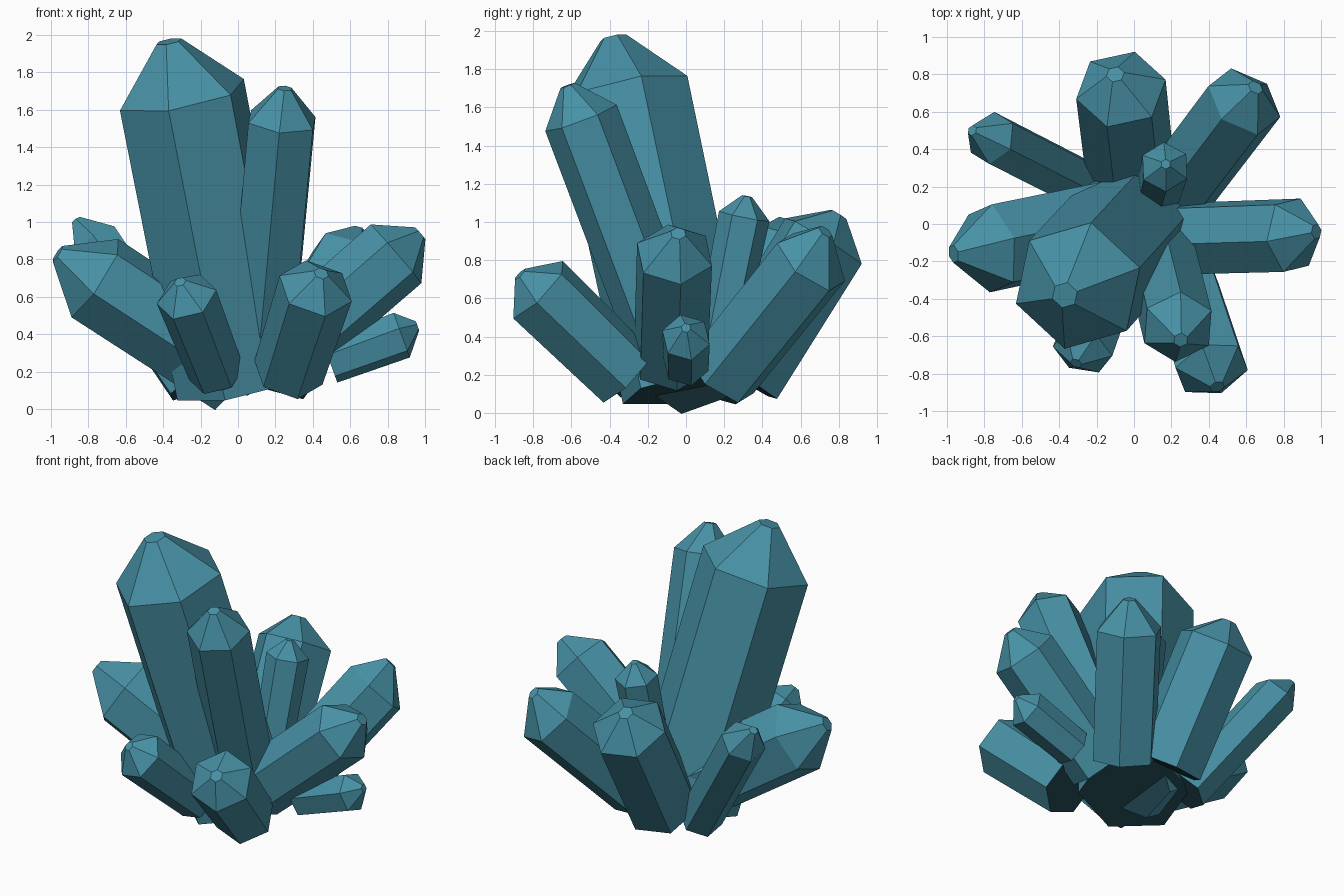
import bpy
import bmesh
from math import cos, sin, pi
from mathutils import Vector

cube = bpy.data.objects.get("Cube")
if cube:
    bpy.data.objects.remove(cube, do_unlink=True)


def material(name, rgb):
    mat = bpy.data.materials.new(name)
    mat.use_nodes = True
    mat.diffuse_color = (*rgb, 1)
    mat.node_tree.nodes["Principled BSDF"].inputs["Base Color"].default_value = (*rgb, 1)
    return mat


teal = material("teal_crystal", (0.063, 0.285, 0.38))
dark = material("dark_broken_base", (0.016, 0.062, 0.082))


def crystal(name, base, shoulder, tip, corner, radius, taper=0.98, cap=0.2, sides=6):
    """Prism from base to shoulder, closed by a blunt pyramid.
    corner is a point that one shoulder edge turns towards."""
    base, shoulder, tip, corner = map(Vector, (base, shoulder, tip, corner))
    axis = (shoulder - base).normalized()
    u = corner - shoulder
    u = (u - axis * u.dot(axis)).normalized()
    v = axis.cross(u)

    bm = bmesh.new()
    rings = []
    for centre, r in ((base, radius * taper), (shoulder, radius), (tip, radius * cap)):
        rings.append([bm.verts.new(centre + r * (cos(a) * u + sin(a) * v))
                      for a in (2 * pi * i / sides for i in range(sides))])
    for low, high in zip(rings, rings[1:]):
        for i in range(sides):
            j = (i + 1) % sides
            bm.faces.new((low[i], low[j], high[j], high[i]))
    bm.faces.new(reversed(rings[0])).material_index = 1  # dark underside
    bm.faces.new(rings[-1])

    mesh = bpy.data.meshes.new(name)
    bm.to_mesh(mesh)
    bm.free()
    mesh.materials.append(teal)
    mesh.materials.append(dark)
    obj = bpy.data.objects.new(name, mesh)
    bpy.context.collection.objects.link(obj)


# Tall pair
crystal("main_crystal", (0, 0, 0.13), (-0.3, -0.33, 1.68), (-0.37, -0.38, 1.965),
        (0.02, -0.24, 1.78), 0.355)
crystal("tall_front_crystal", (0.11, -0.045, 0.2), (0.235, -0.55, 1.545), (0.25, -0.62, 1.715),
        (0.22, -0.74, 1.47), 0.2)

# Back group
crystal("back_crystal", (-0.02, 0.28, 0.19), (-0.07, 0.72, 0.9), (-0.1, 0.8, 1.04),
        (0, 0.92, 0.8), 0.245)
crystal("back_left_crystal", (0.23, 0.18, 0.2), (0.59, 0.655, 0.79), (0.65, 0.73, 0.95),
        (0.46, 0.55, 0.93), 0.215)
crystal("back_right_crystal", (-0.25, 0.2, 0.13), (-0.76, 0.46, 0.89), (-0.865, 0.5, 1.01),
        (-0.67, 0.53, 0.94), 0.145)
crystal("upright_crystal", (0.12, 0.14, 0.22), (0.165, 0.305, 1.03), (0.17, 0.32, 1.135),
        (0.16, 0.43, 1.01), 0.135, taper=0.9)

# Side group
crystal("left_crystal", (0.2, -0.08, 0.27), (0.845, -0.06, 0.83), (0.975, -0.04, 0.94),
        (0.745, -0.09, 1.0), 0.21)
crystal("small_left_crystal", (0.49, 0, 0.255), (0.875, 0, 0.395), (0.96, 0, 0.445),
        (0.845, -0.03, 0.525), 0.13, taper=0.95)
crystal("right_crystal", (0, 0.03, 0.2), (-0.765, -0.13, 0.7), (-0.965, -0.16, 0.83),
        (-0.95, -0.2, 0.5), 0.25)

# Front group
crystal("front_right_crystal", (-0.115, -0.26, 0.19), (-0.275, -0.68, 0.6), (-0.31, -0.745, 0.68),
        (-0.35, -0.78, 0.5), 0.165, taper=0.92)
crystal("front_left_crystal", (0.27, -0.31, 0.195), (0.415, -0.775, 0.645), (0.445, -0.87, 0.725),
        (0.475, -0.93, 0.5), 0.205, taper=0.94)
